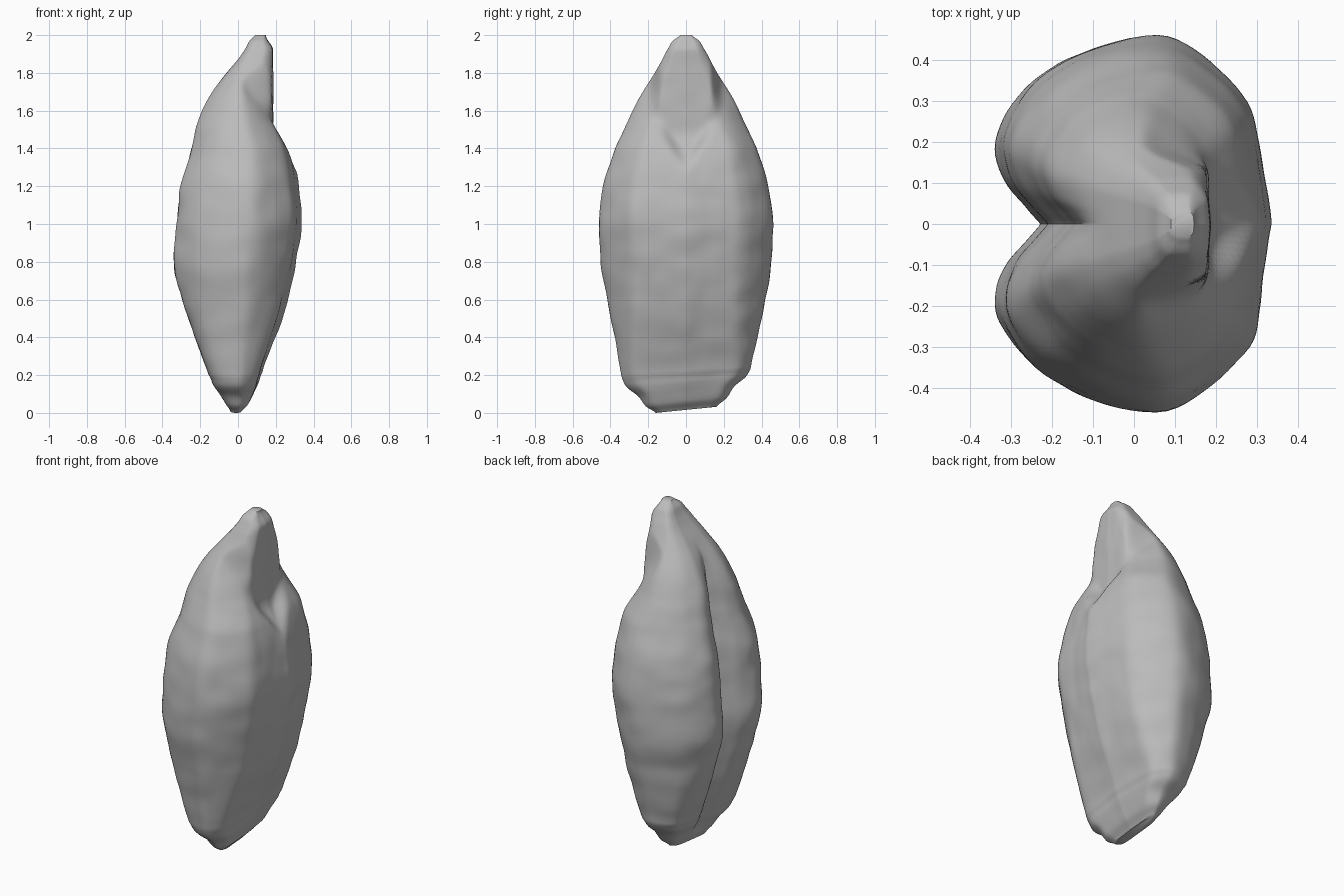
import bpy
import bmesh
import math
from mathutils import Vector, noise

cube = bpy.data.objects.get("Cube")
if cube:
    bpy.data.objects.remove(cube, do_unlink=True)

RINGS, HALF = 130, 64

# Kernel profile: height, half width, crease-side x, rounded-side x
PROFILE = [
    (0.0, 0.16, -0.04, 0.02), (0.04, 0.215, -0.065, 0.06), (0.1, 0.255, -0.1, 0.09),
    (0.15, 0.315, -0.135, 0.11), (0.2, 0.342, -0.158, 0.128), (0.4, 0.378, -0.23, 0.198),
    (0.6, 0.418, -0.295, 0.267), (0.77, 0.45, -0.338, 0.305), (1.0, 0.46, -0.325, 0.338),
    (1.2, 0.437, -0.303, 0.325), (1.4, 0.377, -0.245, 0.28), (1.52, 0.32, -0.217, 0.215),
    (1.6, 0.28, -0.188, 0.175), (1.7, 0.228, -0.135, 0.12), (1.8, 0.165, -0.06, 0.08),
    (1.9, 0.112, 0.02, 0.09), (1.97, 0.072, 0.06, 0.12), (2.0, 0.03, 0.09, 0.145),
]

# Half cross-section, from the middle of the rounded side to the crease floor
SECTION = [
    (1, 0), (0.95, 0.2), (0.9, 0.45), (0.82, 0.65), (0.52, 0.87), (0.18, 1),
    (-0.28, 0.94), (-0.68, 0.79), (-0.92, 0.58), (-1, 0.4), (-0.92, 0.22),
    (-0.77, 0.09), (-0.66, 0),
]


def smooth(a, b, value):
    t = min(1, max(0, (value - a) / (b - a)))
    return t * t * (3 - 2 * t)


def mix(a, b, t):
    return a + (b - a) * t


def spline(points, s):
    """Catmull-Rom point at position s, counted in control points."""
    last = len(points) - 1
    i = min(int(s), last - 1)
    t = s - i
    p, q, r, w = (Vector(points[min(last, max(0, i + k))]) for k in (-1, 0, 1, 2))
    return q + 0.5 * t * (r - p + t * (2 * p - 5 * q + 4 * r - w + t * (3 * (q - r) + w - p)))


def profile_at(z):
    i = max(k for k in range(len(PROFILE) - 1) if PROFILE[k][0] <= z)
    low, high = PROFILE[i][0], PROFILE[i + 1][0]
    return spline([row[1:] for row in PROFILE], i + (z - low) / (high - low))


def surface_point(z, u, v):
    width, back, front = profile_at(z)
    # The lower part is boxier
    squared = smooth(0.3, 0.7, abs(v)) * (1 - smooth(0.2, 0.75, z))
    y = math.copysign(abs(v) ** mix(1, 0.55, squared), v) * width
    # The crease closes towards both ends
    if u < 0 and abs(v) < 0.4:
        closed = max(smooth(1.58, 1.82, z), 1 - smooth(0.0, 0.1, z))
        u = mix(u, -1, closed)
    middle = (back + front) / 2
    # Flat beak that narrows downwards into a V-shaped hollow between the shoulders
    beak_width = 0.165 * smooth(1.23, 1.65, z)
    mask = 1 - smooth(beak_width - 0.035, beak_width + 0.035, abs(y))
    mask *= smooth(1.25, 1.52, z)
    if u > 0:
        beak = 0.187 - 0.04 * smooth(1.92, 2, z)
        x = middle + mix(u, u ** 0.35, mask) * (mix(front, beak, mask) - middle)
    else:
        x = middle + u * (middle - back)
    # Fine wrinkles in the husk
    fade = smooth(0, 0.1, z) * (1 - smooth(1.85, 2, z))
    wrinkle = noise.noise(Vector((x * 6, y * 6, z * 9)))
    ribs = noise.noise(Vector((x * 16, y * 16, z * 5)))
    bump = 1 + fade * (0.025 * wrinkle + 0.012 * ribs)
    # The base slants up towards the back
    slant = (0.016 + 0.1 * y) * (1 - smooth(0.05, 0.4, z))
    return (mix(middle, x, bump), y * mix(1, bump, 0.5), z + slant)


# Grain body lofted from rings
half = [spline(SECTION, (len(SECTION) - 1) * i / HALF) for i in range(HALF + 1)]
outline = [(p.x, p.y) for p in half] + [(p.x, -p.y) for p in half[-2:0:-1]]
count = len(outline)

bm = bmesh.new()
rings = []
for i in range(RINGS + 1):
    z = 1 - math.cos(math.pi * i / RINGS)
    z = mix(z, 2 * i / RINGS, 0.6)
    rings.append([bm.verts.new(surface_point(z, u, v)) for u, v in outline])
for a, b in zip(rings, rings[1:]):
    for j in range(count):
        k = (j + 1) % count
        bm.faces.new((a[j], a[k], b[k], b[j]))
bm.faces.new(rings[0][::-1])
bm.faces.new(rings[-1])
for _ in range(2):
    bmesh.ops.smooth_vert(bm, verts=[v for ring in rings[1:-1] for v in ring], factor=0.4,
                          use_axis_x=True, use_axis_y=True, use_axis_z=True)
bmesh.ops.recalc_face_normals(bm, faces=bm.faces)
mesh = bpy.data.meshes.new("grain_kernel")
bm.to_mesh(mesh)
bm.free()

kernel = bpy.data.objects.new("grain_kernel", mesh)
bpy.context.collection.objects.link(kernel)

# Plain grey husk
husk = bpy.data.materials.new("husk_grey")
husk.use_nodes = True
husk.diffuse_color = (0.5, 0.5, 0.5, 1)
husk.node_tree.nodes["Principled BSDF"].inputs["Base Color"].default_value = (0.5, 0.5, 0.5, 1)
mesh.materials.append(husk)

bpy.ops.object.select_all(action="DESELECT")
kernel.select_set(True)
bpy.context.view_layer.objects.active = kernel
bpy.ops.object.shade_smooth_by_angle(angle=math.radians(50))
